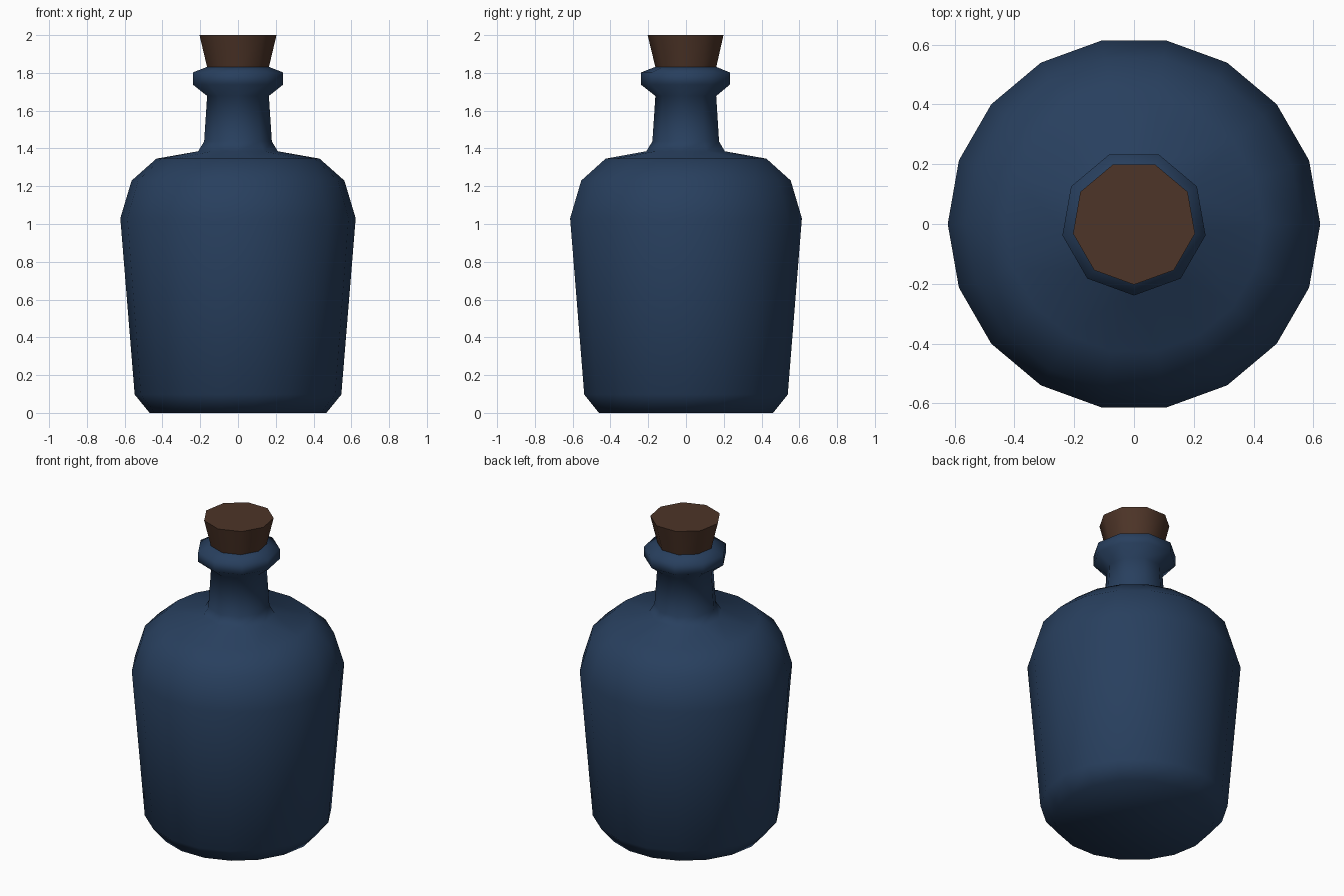
import bpy, bmesh
from math import radians, sin, cos

if "Cube" in bpy.data.objects:
    bpy.data.objects.remove(bpy.data.objects["Cube"])


def ring(bm, radius, z, sides, start, dy=0.0):
    """One horizontal loop of vertices."""
    return [bm.verts.new((radius * cos(radians(start + 360 * i / sides)),
                          radius * sin(radians(start + 360 * i / sides)) + dy, z))
            for i in range(sides)]


def bridge(bm, a, b):
    """Quads between two loops of equal count."""
    n = len(a)
    for i in range(n):
        j = (i + 1) % n
        bm.faces.new((a[i], a[j], b[j], b[i]))


def stack(bm, profile, sides, start, dy=0.0):
    """Rings along a (radius, z) profile, joined by quads."""
    loops = [ring(bm, r, z, sides, start, dy) for r, z in profile]
    for a, b in zip(loops, loops[1:]):
        bridge(bm, a, b)
    return loops


def finish(bm, name, color):
    bmesh.ops.recalc_face_normals(bm, faces=bm.faces)
    for f in bm.faces:
        f.smooth = True
    mesh = bpy.data.meshes.new(name)
    bm.to_mesh(mesh)
    bm.free()
    obj = bpy.data.objects.new(name, mesh)
    bpy.context.collection.objects.link(obj)
    mat = bpy.data.materials.new(name + "_colour")
    mat.diffuse_color = (*color, 1.0)
    mat.use_nodes = True
    mat.node_tree.nodes["Principled BSDF"].inputs["Base Color"].default_value = mat.diffuse_color
    mesh.materials.append(mat)
    return obj


NECK_DY = 0.004

# Bottle: 18-sided body, 9-sided neck and lip in one smooth skin
bm = bmesh.new()
body = stack(bm, [(0.468, 0.0), (0.547, 0.097), (0.623, 1.03),
                  (0.563, 1.23), (0.432, 1.346)], 18, 20)
bm.faces.new(body[0])
neck = stack(bm, [(0.214, 1.385), (0.182, 1.437), (0.166, 1.678),
                  (0.243, 1.738), (0.243, 1.802), (0.166, 1.832)], 9, 30, NECK_DY)

# Shoulder: each neck vertex sits between two body vertices
outer, inner = body[-1], neck[0]
for i in range(9):
    a, b, c = outer[2 * i], outer[2 * i + 1], outer[(2 * i + 2) % 18]
    bm.faces.new((a, b, inner[i]))
    bm.faces.new((b, c, inner[(i + 1) % 9], inner[i]))
finish(bm, "bottle", (0.021, 0.050, 0.112))

# Cork: tapered 9-sided plug
bm = bmesh.new()
loops = stack(bm, [(0.166, 1.83), (0.207, 2.0)], 9, 30, NECK_DY)
bm.faces.new(loops[0])
bm.faces.new(loops[-1])
cork = finish(bm, "cork", (0.075, 0.035, 0.021))
bpy.context.view_layer.objects.active = cork
cork.select_set(True)
bpy.ops.object.shade_smooth_by_angle(angle=radians(50))
